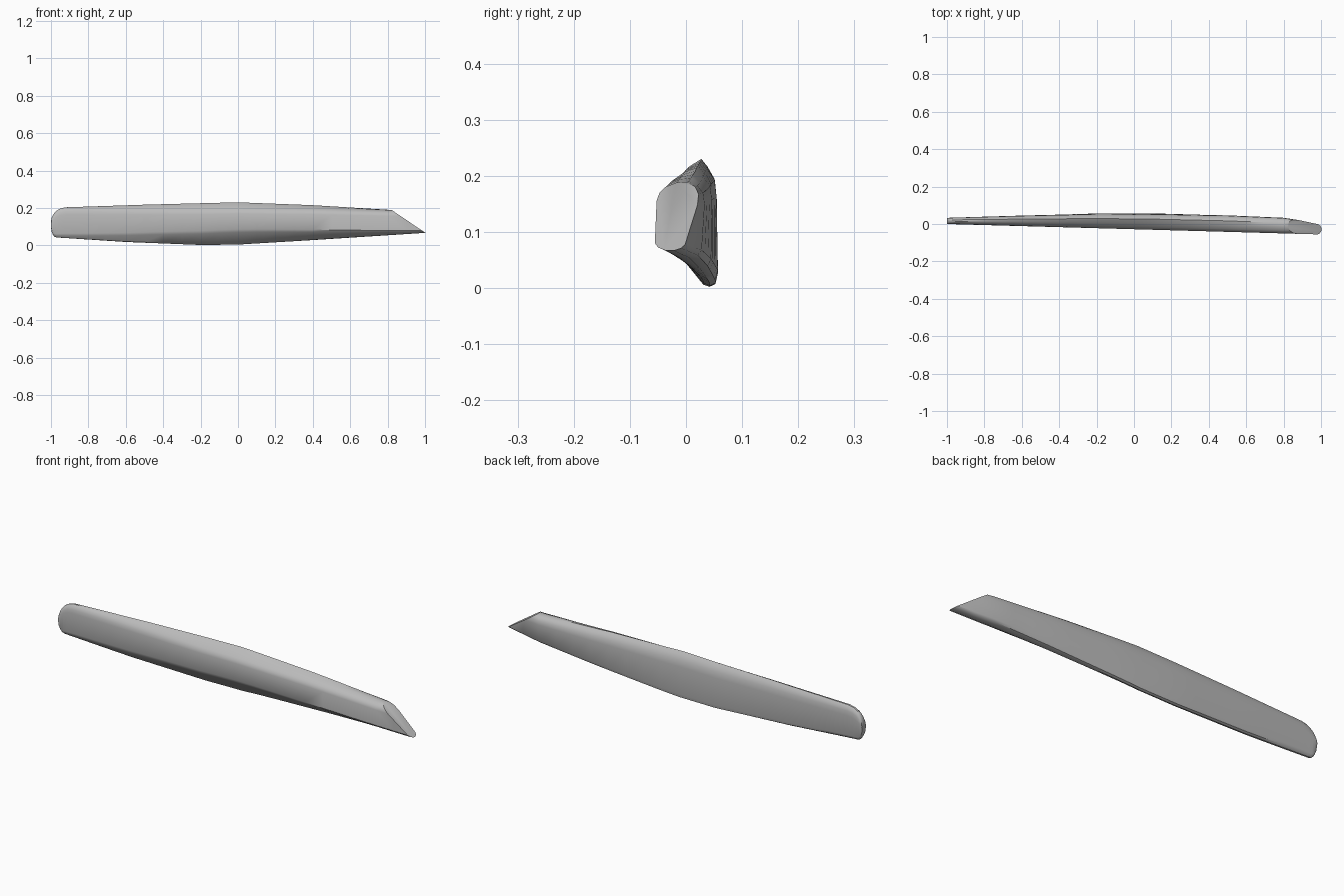
import bpy
import bmesh
import math
from mathutils import Vector

cube = bpy.data.objects.get("Cube")
if cube:
    bpy.data.objects.remove(cube, do_unlink=True)


def make_material(name, colour):
    material = bpy.data.materials.new(name)
    material.use_nodes = True
    material.diffuse_color = colour
    material.node_tree.nodes["Principled BSDF"].inputs["Base Color"].default_value = colour
    return material


def interpolate(keys, x):
    """Read a value from a list of (x, value) keys."""
    for (left, start), (right, end) in zip(keys, keys[1:]):
        if x <= right:
            factor = max(0, (x - left) / (right - left))
            return start + (end - start) * factor
    return keys[-1][1]


# Outlines of the bar along its length
TOP = [(-1, .202), (-.5, .218), (0, .23), (.4, .215), (.82, .19), (1.1, .175)]
BOTTOM = [(-1, .044), (-.6, .018), (-.2, .002), (0, .004), (.4, .028), (1.1, .073)]
BACK = [(-1, .033), (-.6, .046), (-.2, .057), (.1, .057), (.5, .048), (.8, .034), (1.1, -.014)]

# Cross-sections as (depth, height) fractions, from the lower front upwards
MIDDLE = [(0, .36), (0, .73), (.04, .79), (.14, .84), (.4, .94), (.65, 1),
          (.78, .94), (.93, .84), (.97, .7), (1, .1), (.95, .02), (.83, 0), (.7, .02), (.1, .29)]
TIP = [(0, .12), (0, .76), (.06, .87), (.2, .96), (.42, 1), (.66, .99),
       (.87, .93), (.97, .84), (1, .7), (.9, .1), (.8, .04), (.6, 0), (.35, 0), (.1, .05)]


def section(x):
    """Points of the cross-section at x."""
    front = -.028 - .028 * x
    back = interpolate(BACK, x)
    bottom, top = interpolate(BOTTOM, x), interpolate(TOP, x)
    # Rounded butt end: the top curves further in than the bottom
    centre = .11
    for_top = min(1, max(0, (x + 1) / .08))
    for_bottom = min(1, max(0, (x + 1) / .028))
    top = centre + (top - centre) * (.15 + .85 * math.sqrt(1 - (1 - for_top) ** 2))
    bottom = centre + (bottom - centre) * (.15 + .85 * math.sqrt(1 - (1 - for_bottom) ** 2))
    blend = max(0, 1 - abs(x) ** 1.5)
    points = []
    for tip, middle in zip(TIP, MIDDLE):
        depth, height = Vector(tip).lerp(Vector(middle), blend)
        points.append((x, front + (back - front) * depth, bottom + (top - bottom) * height))
    return points


# Bar lofted through its sections
stations = [-1, -.997, -.99, -.98, -.97, -.95, -.92]
stations += [-.8 + .1 * i for i in range(20)]
bm = bmesh.new()
rings = [[bm.verts.new(point) for point in section(x)] for x in stations]
for ring, following in zip(rings, rings[1:]):
    for i in range(len(ring)):
        j = (i + 1) % len(ring)
        bm.faces.new((ring[i], ring[j], following[j], following[i]))
bm.faces.new(rings[0])
bm.faces.new(reversed(rings[-1]))

# Slanted cut at the other end
cut = bmesh.ops.bisect_plane(
    bm, geom=bm.verts[:] + bm.edges[:] + bm.faces[:],
    plane_co=(1, 0, .068), plane_no=(.122, 0, .18), clear_outer=False)
slope = Vector((.122, 0, .18))
beyond = [v for v in bm.verts
          if v.co.x > .75 and (v.co - Vector((1, 0, .068))).dot(slope) > 1e-5]
bmesh.ops.delete(bm, geom=beyond, context="VERTS")
rim = [edge for edge in bm.edges if edge.is_boundary]
bmesh.ops.holes_fill(bm, edges=rim, sides=0)
bmesh.ops.recalc_face_normals(bm, faces=bm.faces[:])

mesh = bpy.data.meshes.new("bar")
bm.to_mesh(mesh)
bm.free()
bar = bpy.data.objects.new("bar", mesh)
bpy.context.collection.objects.link(bar)
mesh.materials.append(make_material("plain grey", (.5, .5, .5, 1)))

# Smooth shading with crisp edges
bpy.ops.object.select_all(action="DESELECT")
bar.select_set(True)
bpy.context.view_layer.objects.active = bar
bpy.ops.object.shade_smooth_by_angle(angle=math.radians(35))
